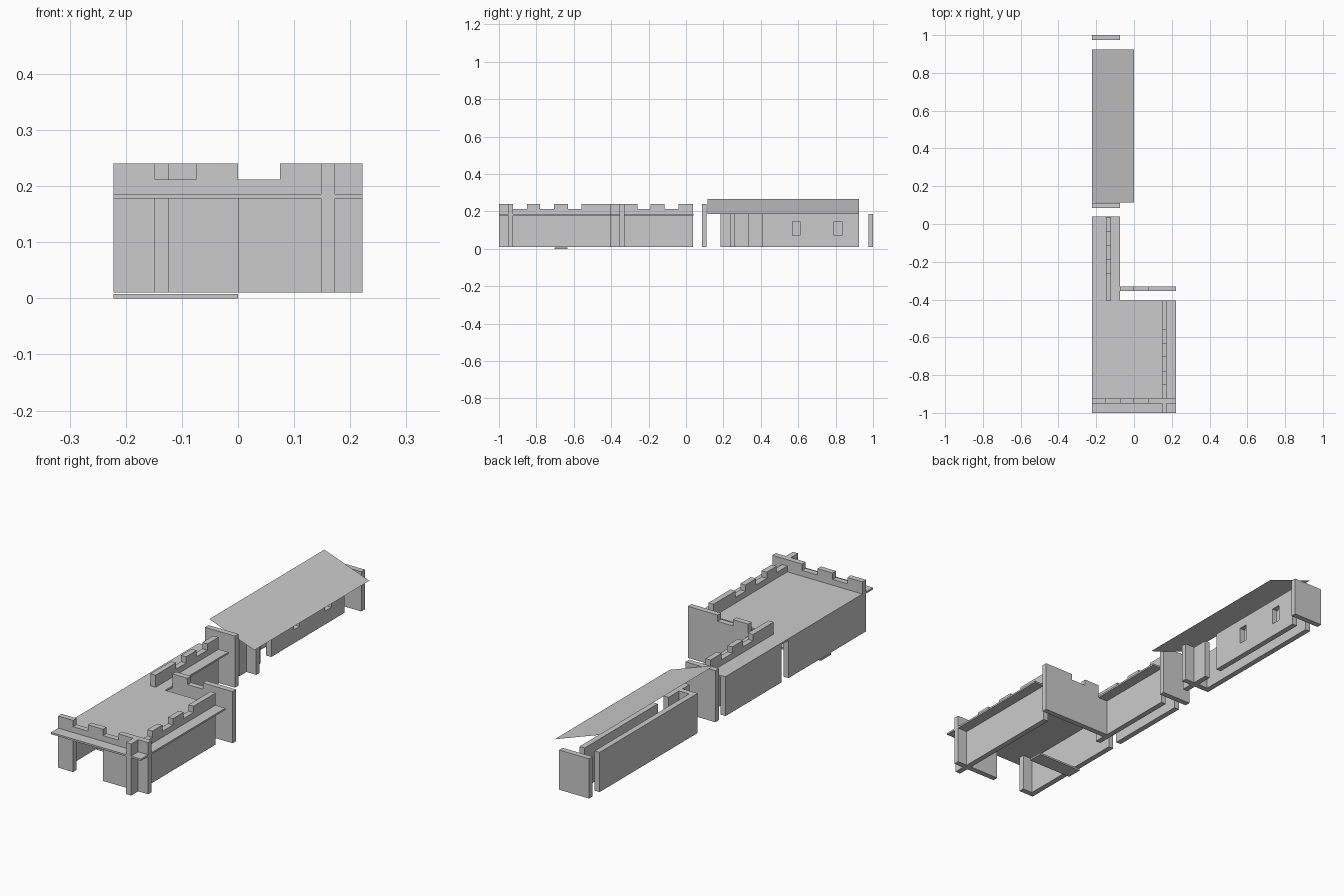
import bpy, bmesh
from mathutils import Vector

if "Cube" in bpy.data.objects:
    bpy.data.objects.remove(bpy.data.objects["Cube"])

T = 0.025          # panel thickness
BASE = 0.01        # underside of the walls
NOTCH, TOP = 0.212, 0.24
DECK0, DECK1 = 0.178, 0.186
EAVE = 0.187


def panel(name, axis, at, us, vs, missing=(), thick=T):
    """Flat panel on a grid of breaks; cells (i, j) in missing are left open.
    axis is the thickness direction, starting at 'at'."""
    place = {'x': lambda u, v: (at, u, v),
             'y': lambda u, v: (u, at, v),
             'z': lambda u, v: (u, v, at)}[axis]
    bm = bmesh.new()
    grid = {}

    def vert(i, j):
        if (i, j) not in grid:
            grid[i, j] = bm.verts.new(place(us[i], vs[j]))
        return grid[i, j]

    for i in range(len(us) - 1):
        for j in range(len(vs) - 1):
            if (i, j) not in missing:
                bm.faces.new([vert(i, j), vert(i + 1, j), vert(i + 1, j + 1), vert(i, j + 1)])
    out = bmesh.ops.extrude_face_region(bm, geom=bm.faces[:], use_keep_orig=True)
    shift = Vector([thick if a == axis else 0 for a in 'xyz'])
    bmesh.ops.translate(bm, vec=shift,
                        verts=[g for g in out['geom'] if isinstance(g, bmesh.types.BMVert)])
    bmesh.ops.recalc_face_normals(bm, faces=bm.faces[:])
    bmesh.ops.dissolve_limit(bm, angle_limit=0.01, verts=bm.verts[:], edges=bm.edges[:])
    me = bpy.data.meshes.new(name)
    bm.to_mesh(me)
    bm.free()
    ob = bpy.data.objects.new(name, me)
    bpy.context.collection.objects.link(ob)
    return ob


L, R = -0.222, 0.222
IN = -0.148        # inner wall line of the corridor and long house

# L-shaped walkway deck over the hall and corridor
panel("walkway_deck", 'z', DECK0, [L, -0.075, R], [-1, -0.405, 0.04], {(1, 1)}, DECK1 - DECK0)

# Front wall with doorway and battlements
panel("front_wall", 'y', -0.95, [L, -0.148, -0.075, 0, 0.075, R],
      [BASE, DECK0, NOTCH, TOP], {(1, 0), (2, 0), (1, 2), (3, 2)})

# Battlemented right wall of the hall
panel("hall_right_wall", 'x', 0.148,
      [-1, -0.925, -0.85, -0.78, -0.705, -0.63, -0.56, -0.405],
      [BASE, NOTCH, TOP], {(1, 1), (3, 1), (5, 1)})

# Battlemented inner corridor wall
panel("corridor_inner_wall", 'x', IN, [-0.405, -0.26, -0.19, -0.115, -0.04, 0.038],
      [BASE, NOTCH, TOP], {(1, 1), (3, 1)})

# Hall back wall, its low part tucked under the deck
panel("hall_back_wall", 'y', -0.355, [-0.123, -0.075, 0, 0.075, R],
      [BASE, DECK0, NOTCH, TOP], {(0, 1), (0, 2), (2, 2)})

# Plain outer walls on the left side
for name, y0, y1, top in (("hall_left_wall", -0.925, -0.405, DECK0),
                          ("corridor_left_wall", -0.355, 0.038, DECK0),
                          ("house_left_wall", 0.26, 0.925, EAVE)):
    panel(name, 'x', L, [y0, y1], [BASE, top])

# Cross walls of the long house
for name, y, top in (("house_front_wall", 0.085, TOP),
                     ("house_partition", 0.235, EAVE),
                     ("house_back_wall", 0.975, EAVE)):
    panel(name, 'y', y, [L, -0.075], [BASE, top])

# Inner house wall: a pier, then a stretch with two windows
panel("house_pier", 'x', IN, [0.185, 0.335], [BASE, EAVE])
panel("house_window_wall", 'x', IN, [0.41, 0.57, 0.61, 0.79, 0.833, 0.925],
      [BASE, 0.07, 0.145, EAVE], {(1, 1), (3, 1)})

# Threshold slab lying on the ground
panel("threshold_slab", 'z', 0, [L, 0], [-0.703, -0.633], thick=0.008)

# Single-sheet sloping roof
roof = bpy.data.meshes.new("sloping_roof")
roof.from_pydata([(L, 0.115, 0.265), (0, 0.115, 0.186), (0, 0.925, 0.186), (L, 0.925, 0.265)],
                 [], [(0, 1, 2, 3)])
bpy.context.collection.objects.link(bpy.data.objects.new("sloping_roof", roof))
